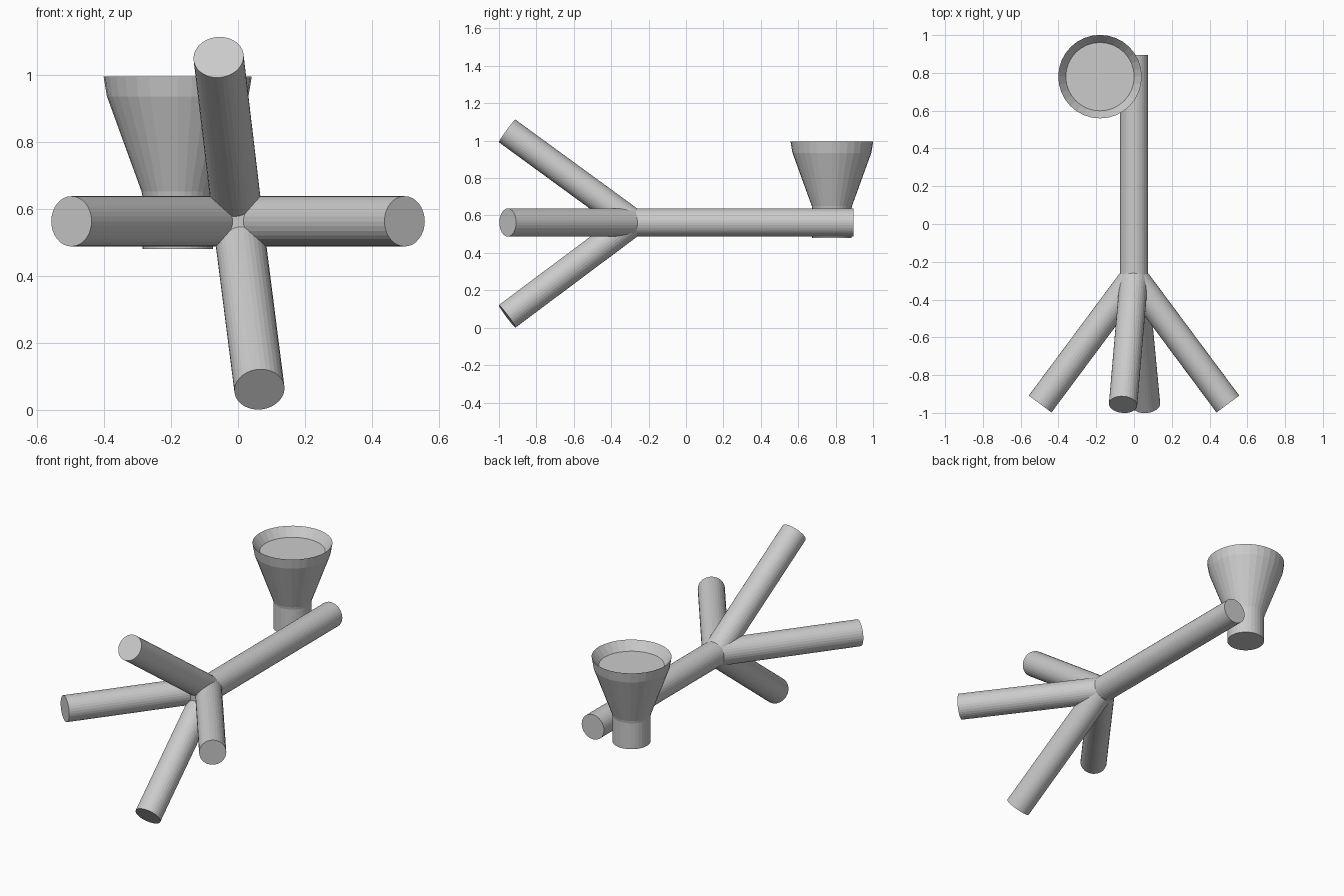
import bpy, bmesh, math
from mathutils import Vector

if "Cube" in bpy.data.objects:
    bpy.data.objects.remove(bpy.data.objects["Cube"])

SIDES = 32
R = 0.075
HUB = Vector((0.0, -0.285, 0.5625))


def finish(name, bm):
    bmesh.ops.recalc_face_normals(bm, faces=bm.faces)
    mesh = bpy.data.meshes.new(name)
    bm.to_mesh(mesh)
    bm.free()
    obj = bpy.data.objects.new(name, mesh)
    bpy.context.collection.objects.link(obj)
    return obj


def rod(name, start, end):
    """Capped straight cylinder between two points."""
    a, b = Vector(start), Vector(end)
    bm = bmesh.new()
    bmesh.ops.create_cone(bm, cap_ends=True, segments=SIDES, radius1=R,
                          radius2=R, depth=(b - a).length)
    obj = finish(name, bm)
    obj.location = (a + b) / 2
    obj.rotation_mode = 'QUATERNION'
    obj.rotation_quaternion = (b - a).to_track_quat('Z', 'Y')
    return obj


def turned(name, profile, location):
    """Lathe a (radius, z) profile and close both ends with discs."""
    bm = bmesh.new()
    rings = []
    for r, z in profile:
        rings.append([bm.verts.new((r * math.cos(t), r * math.sin(t), z))
                      for t in (2 * math.pi * i / SIDES for i in range(SIDES))])
    for lo, hi in zip(rings, rings[1:]):
        for i in range(SIDES):
            j = (i + 1) % SIDES
            bm.faces.new((lo[i], lo[j], hi[j], hi[i]))
    bm.faces.new(rings[0][::-1])
    bm.faces.new(rings[-1])
    obj = finish(name, bm)
    obj.location = location
    return obj


# Long stem; its front end fills the crotch between the branches
rod("stem", (0, -0.432, HUB.z), (0, 0.895, HUB.z))

# Four branches fanning out from the hub
branches = {
    "left_branch": (-0.497, -0.953, 0.5625),
    "right_branch": (0.497, -0.953, 0.5625),
    "upper_branch": (-0.058, -0.956, 1.052),
    "lower_branch": (0.064, -0.956, 0.061),
}
for name, tip in branches.items():
    rod(name, HUB, tip)

# Flared cup with a neck, a rim band and a recessed top
turned("cup", [(0.105, 0.48), (0.105, 0.637), (0.108, 0.652), (0.211, 0.935),
               (0.221, 0.995), (0.181, 0.943)], (-0.18, 0.78, 0))
